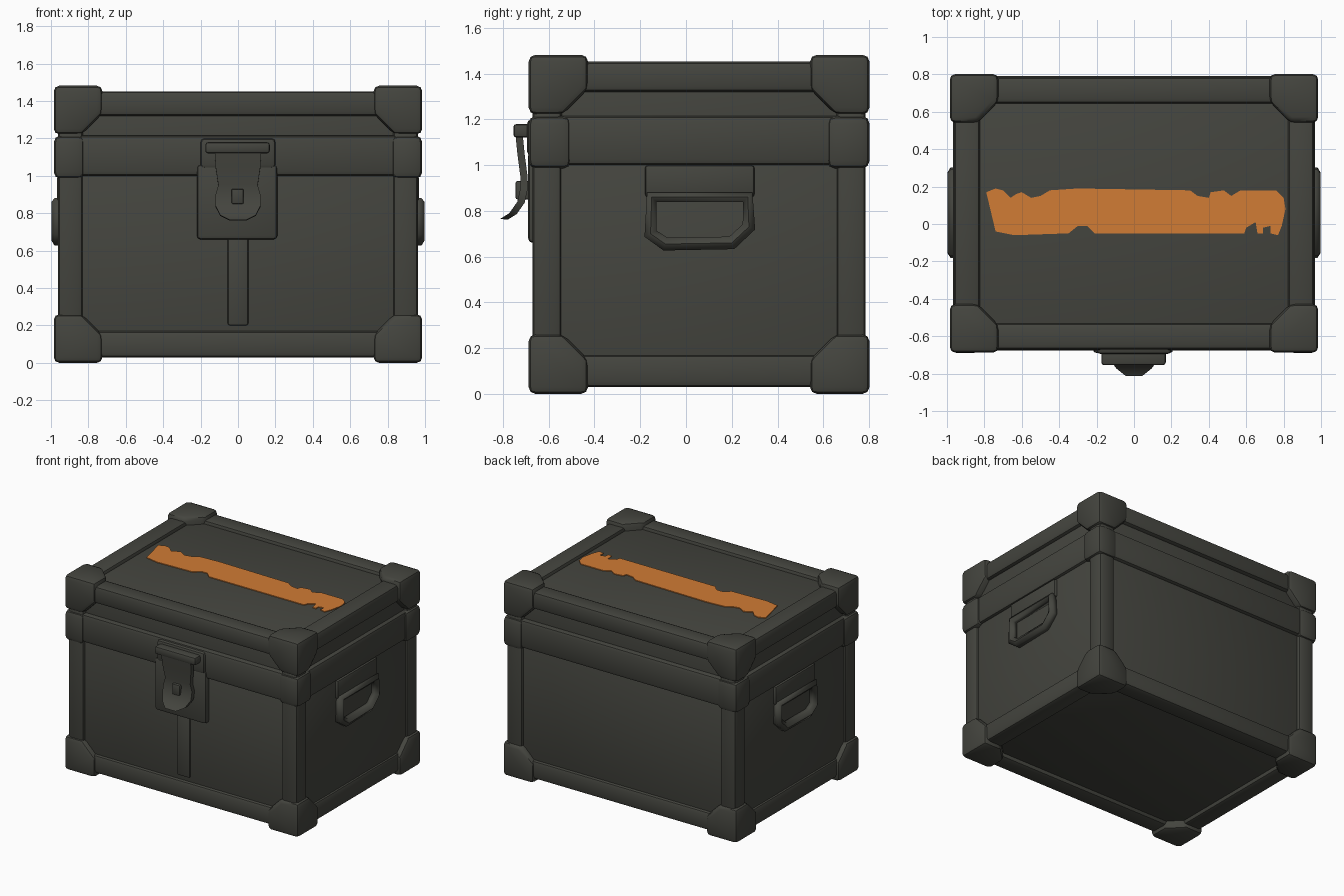
import bpy, bmesh, math
from mathutils import Vector

if "Cube" in bpy.data.objects:
    bpy.data.objects.remove(bpy.data.objects["Cube"])


def material(name, color):
    m = bpy.data.materials.new(name)
    m.diffuse_color = (*color, 1.0)
    m.use_nodes = True
    m.node_tree.nodes["Principled BSDF"].inputs["Base Color"].default_value = m.diffuse_color
    return m


OLIVE = material("dark olive paint", (0.058, 0.059, 0.049))
ORANGE = material("orange paint", (0.64, 0.20, 0.035))
CY = 0.057            # centre of the chest in y (the latch sticks out in front)


def smooth(ob, angle=40):
    bpy.ops.object.select_all(action='DESELECT')
    ob.select_set(True)
    bpy.context.view_layer.objects.active = ob
    bpy.ops.object.shade_smooth_by_angle(angle=math.radians(angle))


def finish(name, bm, mat=OLIVE, bevel=0.0, segments=2):
    bmesh.ops.recalc_face_normals(bm, faces=bm.faces[:])
    if bevel:
        bmesh.ops.bevel(bm, geom=bm.edges[:], offset=bevel, segments=segments,
                        profile=0.5, affect='EDGES', clamp_overlap=True)
    me = bpy.data.meshes.new(name)
    bm.to_mesh(me)
    bm.free()
    me.materials.append(mat)
    ob = bpy.data.objects.new(name, me)
    bpy.context.collection.objects.link(ob)
    smooth(ob)
    return ob


def box(name, x, y, z, bevel=0.02, segments=2):
    """Bevelled box from (min, max) ranges."""
    bm = bmesh.new()
    bmesh.ops.create_cube(bm, size=1)
    for v in bm.verts:
        v.co = Vector([(a + b) / 2 + c * (b - a) for (a, b), c in zip((x, y, z), v.co)])
    return finish(name, bm, OLIVE, bevel, segments)


def span(s, a, b, c=0.0):
    """Range between a and b on side s of centre c."""
    return tuple(sorted((c + s * a, c + s * b)))


def corner_cap(name, o, d, arm, width):
    """Hull of three short arms running from outer corner o along directions d."""
    bm = bmesh.new()
    for axis in range(3):
        size = [width] * 3
        size[axis] = arm
        for i in range(8):
            bm.verts.new([o[k] + d[k] * size[k] * ((i >> k) & 1) for k in range(3)])
    bmesh.ops.remove_doubles(bm, verts=bm.verts[:], dist=1e-5)
    r = bmesh.ops.convex_hull(bm, input=bm.verts[:])
    inside = [g for g in r["geom_interior"] if isinstance(g, bmesh.types.BMVert)]
    bmesh.ops.delete(bm, geom=inside, context='VERTS')
    bmesh.ops.dissolve_limit(bm, angle_limit=0.02, verts=bm.verts[:], edges=bm.edges[:])
    return finish(name, bm, OLIVE, 0.03)


# Panels of the body and lid, recessed behind the rails
box("body_panels", (-0.945, 0.945), (CY - 0.705, CY + 0.705), (0.06, 1.01), 0.01)
box("lid_panels", (-0.935, 0.935), (CY - 0.695, CY + 0.695), (1.01, 1.425), 0.01)

# Rails along the edges: bottom, lid skirt and lid top
for label, z, grow, w in (("bottom_rail", (0.03, 0.17), 0.0, 0.14),
                          ("lid_skirt", (1.0, 1.215), 0.005, 0.10),
                          ("lid_top_rail", (1.32, 1.452), 0.0, 0.14)):
    for s in (-1, 1):
        hx, hy = 0.963 + grow, 0.728 + grow
        box(label + "_long", (-hx, hx), span(s, hy - w, hy, CY), z, 0.025)
        box(label + "_side", span(s, hx - w, hx), (CY - hy, CY + hy), z, 0.025)

# Posts, corner caps and lid clasps, one set for each vertical edge
for sx in (-1, 1):
    for sy in (-1, 1):
        box("corner_post", span(sx, 0.83, 0.963), span(sy, 0.60, 0.728, CY), (0.05, 1.44), 0.025)
        box("skirt_corner", span(sx, 0.82, 0.985), span(sy, 0.56, 0.746, CY), (0.985, 1.215), 0.035)
        for z, dz in ((0.0, 1), (1.482, -1)):
            corner_cap("corner_cap", (sx * 0.985, CY + sy * 0.745, z), (-sx, -sy, dz), 0.26, 0.15)

# Worn orange stripe painted across the lid
top_edge = [(-.79, .17), (-.74, .19), (-.70, .18), (-.66, .14), (-.63, .16), (-.60, .17),
            (-.55, .14), (-.50, .15), (-.45, .18), (-.30, .19), (.30, .18), (.34, .15),
            (.40, .14), (.41, .17), (.48, .18), (.52, .15), (.57, .18), (.76, .18)]
low_edge = [(.80, .14), (.81, .08), (.79, -.01), (.77, -.06), (.73, -.05), (.73, -.01),
            (.69, -.02), (.69, -.05), (.66, -.05), (.65, .01), (.60, -.02), (.59, -.05),
            (-.21, -.05), (-.25, -.01), (-.30, -.01), (-.35, -.05), (-.64, -.06), (-.74, -.04)]
bm = bmesh.new()
face = bm.faces.new([bm.verts.new((x, y, 1.424)) for x, y in top_edge + low_edge])
ext = bmesh.ops.extrude_face_region(bm, geom=[face])
for g in ext["geom"]:
    if isinstance(g, bmesh.types.BMVert):
        g.co.z += 0.007
finish("painted_stripe", bm, ORANGE)

# Latch: back plate, lid bracket, hinge bar, keyhole boss and rib below
box("latch_plate", (-0.22, 0.21), (-0.69, -0.63), (0.66, 1.06), 0.02)
box("latch_lid_bracket", (-0.20, 0.20), (-0.695, -0.64), (1.04, 1.20), 0.02)
box("latch_hinge_bar", (-0.175, 0.17), (-0.755, -0.66), (1.12, 1.18), 0.015)
box("latch_boss", (-0.035, 0.03), (-0.745, -0.68), (0.85, 0.93), 0.008)
box("latch_rib", (-0.055, 0.055), (-0.662, -0.63), (0.20, 0.68), 0.012)

# Latch tongue: cross-sections of (z, y, half width), flaring out at the tip
sections = [(1.15, -0.735, .125), (1.05, -0.725, .12), (0.95, -0.712, .105),
            (0.90, -0.712, .12), (0.84, -0.725, .12), (0.79, -0.76, .095), (0.765, -0.80, .045)]
bm = bmesh.new()
rings = []
for z, y, w in sections:
    rings.append([bm.verts.new(p) for p in ((-w, y - 0.012, z), (w, y - 0.012, z),
                                            (w, y + 0.02, z - 0.004), (-w, y + 0.02, z - 0.004))])
for a, b in zip(rings, rings[1:]):
    for i in range(4):
        j = (i + 1) % 4
        bm.faces.new((a[i], a[j], b[j], b[i]))
bm.faces.new(rings[0])
bm.faces.new(rings[-1])
finish("latch_tongue", bm)

# Carrying handles: mounting plate with a hanging ring on each side
ring_path = [(-0.15, 0.86), (0.27, 0.86), (0.275, 0.73), (0.20, 0.66), (-0.09, 0.655), (-0.155, 0.70)]
for s in (-1, 1):
    box("handle_plate", span(s, 0.92, 0.968), (-0.18, 0.30), (0.86, 1.0), 0.015)
    cu = bpy.data.curves.new("handle_ring", 'CURVE')
    cu.dimensions = '3D'
    cu.bevel_depth = 0.034
    cu.bevel_resolution = 1
    sp = cu.splines.new('POLY')
    sp.points.add(len(ring_path) - 1)
    for p, (y, z) in zip(sp.points, ring_path):
        p.co = (s * 0.964, y, z, 1)
    sp.use_cyclic_u = True
    cu.materials.append(OLIVE)
    ob = bpy.data.objects.new("handle_ring", cu)
    bpy.context.collection.objects.link(ob)
    bpy.ops.object.select_all(action='DESELECT')
    ob.select_set(True)
    bpy.context.view_layer.objects.active = ob
    bpy.ops.object.convert(target='MESH')
    smooth(bpy.context.view_layer.objects.active, 60)
